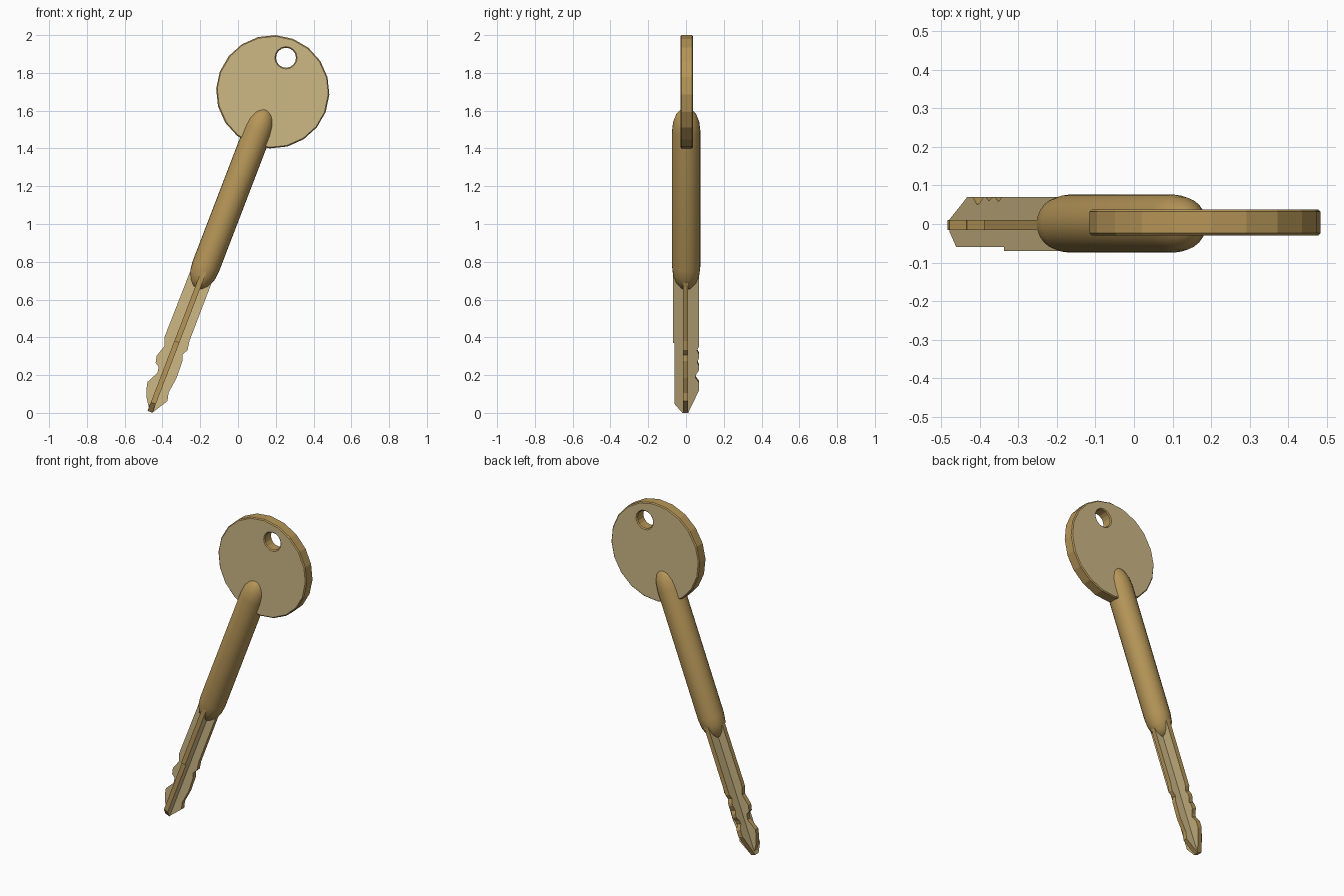
import bpy, bmesh, math
from mathutils import Matrix, Vector

if "Cube" in bpy.data.objects:
    bpy.data.objects.remove(bpy.data.objects["Cube"])

TILT = math.radians(21)
# key frame: local z runs along the key axis from the tip
KEY = Matrix.Translation((-0.468, 0, 0)) @ Matrix.Rotation(TILT, 4, 'Y')


def material(name, rgb):
    m = bpy.data.materials.new(name)
    m.diffuse_color = (*rgb, 1)
    m.use_nodes = True
    m.node_tree.nodes["Principled BSDF"].inputs["Base Color"].default_value = m.diffuse_color
    return m


brass = material("brass", (0.47, 0.305, 0.098))
pale = material("pale_brass", (0.61, 0.48, 0.235))


def finish(name, bm):
    me = bpy.data.meshes.new(name)
    bmesh.ops.recalc_face_normals(bm, faces=bm.faces[:])
    bm.normal_update()
    bm.to_mesh(me)
    bm.free()
    me.materials.append(brass)
    me.materials.append(pale)
    ob = bpy.data.objects.new(name, me)
    bpy.context.collection.objects.link(ob)
    return ob


def plate(name, loops, depth):
    """Fill closed 3D loops (outline, then holes), extrude along depth; broad faces pale."""
    bm = bmesh.new()
    edges = []
    for pts in loops:
        vs = [bm.verts.new(p) for p in pts]
        edges += [bm.edges.new((a, b)) for a, b in zip(vs, vs[1:] + vs[:1])]
    axis = Vector(depth).normalized()
    bmesh.ops.triangle_fill(bm, use_beauty=True, edges=edges, normal=axis)
    ext = bmesh.ops.extrude_face_region(bm, geom=bm.faces[:], use_keep_orig=True)
    new = [g for g in ext["geom"] if isinstance(g, bmesh.types.BMVert)]
    bmesh.ops.translate(bm, verts=new, vec=depth)
    bmesh.ops.recalc_face_normals(bm, faces=bm.faces[:])
    for f in bm.faces:
        f.material_index = int(abs(f.normal.dot(axis)) > 0.9)
    return finish(name, bm)


def circle(cx, cz, r, n, y):
    return [(cx + r * math.sin(TILT + math.tau * i / n), y,
             cz + r * math.cos(TILT + math.tau * i / n)) for i in range(n)]


# round bow with a ring hole
bow = plate("bow", [circle(0.184, 1.70, 0.30, 20, -0.03),
                    circle(0.254, 1.88, 0.053, 16, -0.03)], (0, 0.068, 0))
bev = bow.modifiers.new("edge", 'BEVEL')
bev.width = 0.006
bev.segments = 1
bev.limit_method = 'ANGLE'
bev.angle_limit = math.radians(60)
bev.material = 0

# shank: rod with long rounded ends
R, END, LOW, HIGH = 0.075, 0.13, 0.831, 1.60
quarter = [math.pi / 2 * i / 4 for i in range(5)]
prof = [(R * math.sin(a), LOW - END * math.cos(a)) for a in quarter]
prof += [(R * math.sin(a), HIGH + END * math.cos(a)) for a in reversed(quarter)]
bm = bmesh.new()
vs = [bm.verts.new((r, 0, z)) for r, z in prof]
es = [bm.edges.new(p) for p in zip(vs, vs[1:])]
bmesh.ops.spin(bm, geom=vs + es, cent=(0, 0, 0), axis=(0, 0, 1),
               angle=math.tau, steps=24, use_merge=False)
bmesh.ops.remove_doubles(bm, verts=bm.verts[:], dist=1e-4)
bm.transform(Matrix.Translation((0, 0.001, 0)) @ KEY)
for f in bm.faces:
    f.smooth = True
finish("shank", bm)

# wide blade fin, outline in the front plane
wide = [(-0.233, 0.80), (-0.389, 0.402), (-0.389, 0.354), (-0.431, 0.302),
        (-0.436, 0.265), (-0.42, 0.243), (-0.426, 0.212), (-0.479, 0.164),
        (-0.484, 0.132), (-0.484, 0.08), (-0.47, 0.02), (-0.452, 0.002),
        (-0.373, 0.063), (-0.368, 0.106), (-0.325, 0.185), (-0.294, 0.275),
        (-0.294, 0.307), (-0.267, 0.333), (-0.257, 0.381), (-0.112, 0.76)]
plate("wide_fin", [[(x, -0.016, z) for x, z in wide]], (0, 0.027, 0))

# cross fin, outline as (y, distance along key axis)
cross = [(-0.07, 0.84), (-0.07, 0.402), (-0.06, 0.402), (-0.06, 0.055),
         (-0.02, 0.006), (0.012, 0.006), (0.07, 0.135), (0.07, 0.175),
         (0.05, 0.205), (0.055, 0.225), (0.07, 0.25), (0.07, 0.27),
         (0.06, 0.29), (0.07, 0.32), (0.07, 0.335), (0.058, 0.36),
         (0.07, 0.385), (0.07, 0.84)]
side = KEY.to_3x3() @ Vector((0.028, 0, 0))
plate("cross_fin", [[KEY @ Vector((-0.014, y, s)) for y, s in cross]], side)
